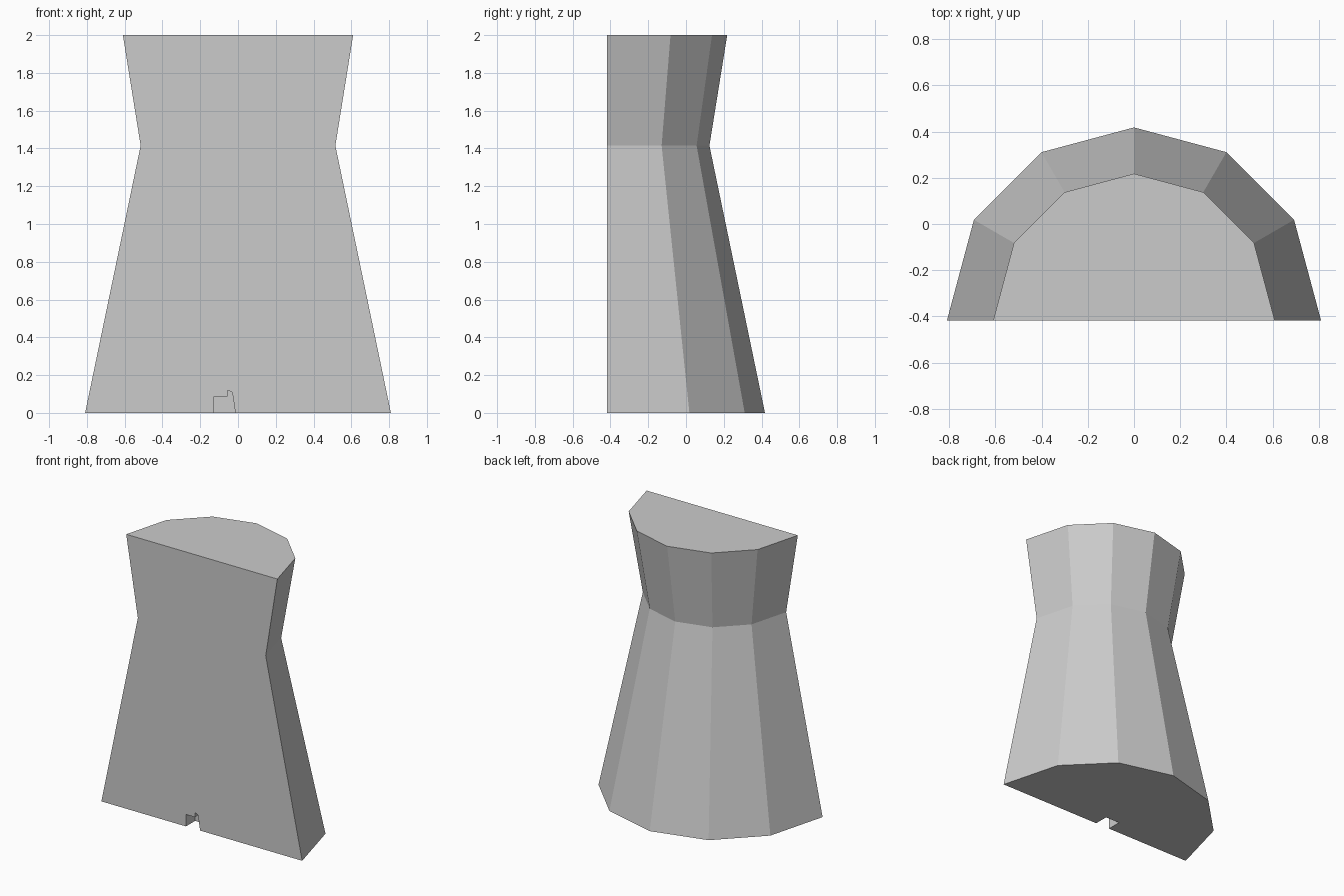
import bpy, bmesh, math

if "Cube" in bpy.data.objects:
    bpy.data.objects.remove(bpy.data.objects["Cube"])

FRONT = -0.417   # flat cut face
CENTRE = -0.382  # axis of the twelve-sided tower


def finish(name, bm):
    bmesh.ops.recalc_face_normals(bm, faces=bm.faces[:])
    me = bpy.data.meshes.new(name)
    bm.to_mesh(me)
    bm.free()
    ob = bpy.data.objects.new(name, me)
    bpy.context.collection.objects.link(ob)
    return ob


# Half tower: lofted half-rings of a 12-gon, closed by a flat front
bm = bmesh.new()
rings = []
for r, z in ((0.8, 0), (0.506, 1.415), (0.6, 2)):
    edge = r + (CENTRE - FRONT) * math.tan(math.radians(15))
    pts = [(edge, FRONT)]
    pts += [(r * math.sin(math.radians(a)), CENTRE + r * math.cos(math.radians(a)))
            for a in (60, 30, 0, -30, -60)]
    pts.append((-edge, FRONT))
    rings.append([bm.verts.new((x, y, z)) for x, y in pts])
for low, high in zip(rings, rings[1:]):
    for i in range(len(low)):
        j = (i + 1) % len(low)
        bm.faces.new((low[i], low[j], high[j], high[i]))
bm.faces.new(rings[0])
bm.faces.new(rings[-1])
tower = finish("half_tower", bm)

# Small notch at the foot of the front face
bm = bmesh.new()
profile = [(-0.128, -0.1), (-0.128, 0.087), (-0.055, 0.087),
           (-0.055, 0.12), (-0.03, 0.108), (-0.014, 0), (-0.014, -0.1)]
face = bm.faces.new([bm.verts.new((x, FRONT - 0.1, z)) for x, z in profile])
out = bmesh.ops.extrude_face_region(bm, geom=[face])
for v in out["geom"]:
    if isinstance(v, bmesh.types.BMVert):
        v.co.y = FRONT + 0.105
cutter = finish("notch_cutter", bm)
cutter.hide_render = True
cutter.hide_set(True)

mod = tower.modifiers.new("notch", "BOOLEAN")
mod.operation = "DIFFERENCE"
mod.solver = "EXACT"
mod.object = cutter
